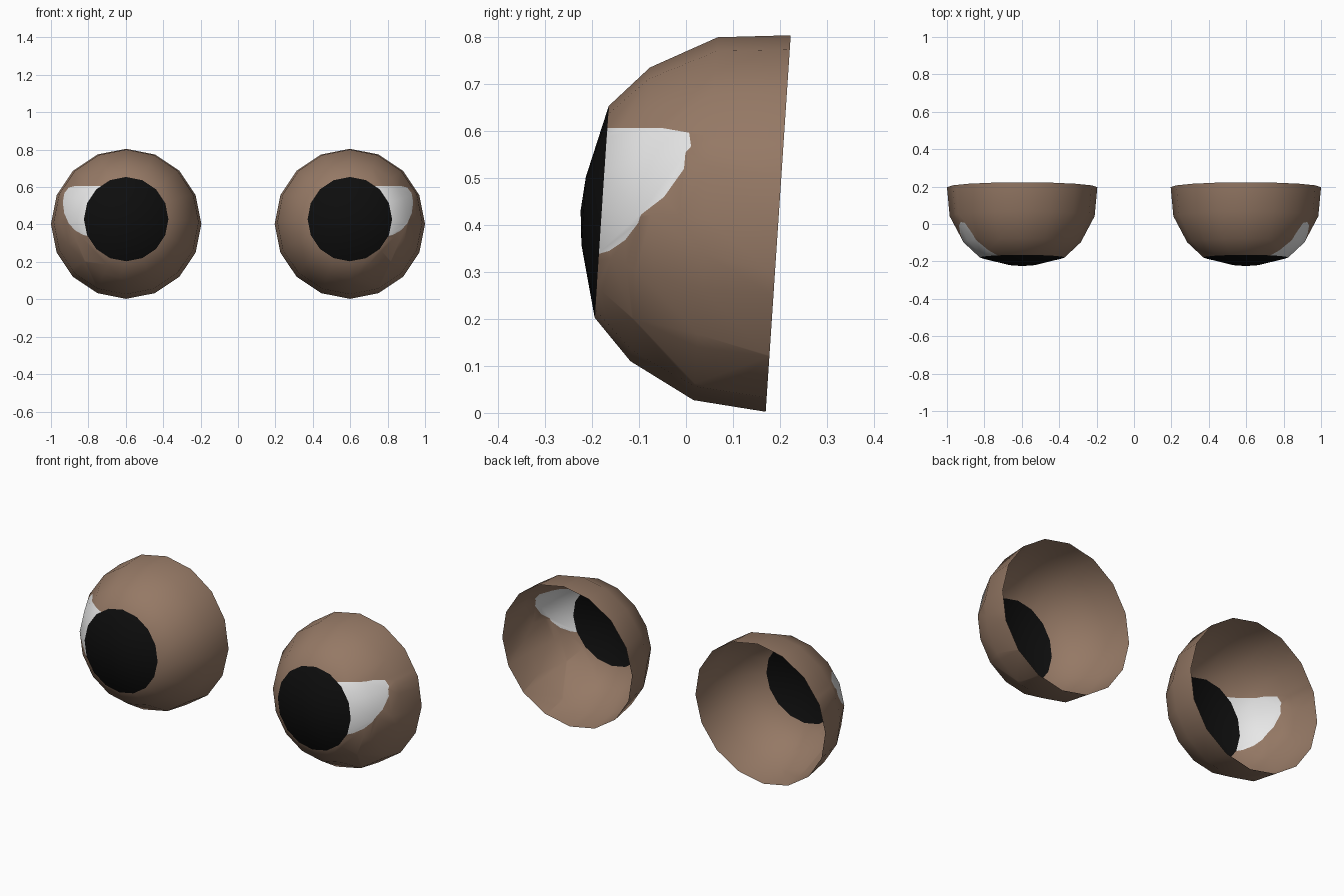
import bpy, bmesh, math
from mathutils import Vector, Matrix

if "Cube" in bpy.data.objects:
    bpy.data.objects.remove(bpy.data.objects["Cube"])

def material(name, rgb):
    m = bpy.data.materials.new(name)
    m.diffuse_color = (*rgb, 1)
    m.use_nodes = True
    m.node_tree.nodes["Principled BSDF"].inputs["Base Color"].default_value = m.diffuse_color
    return m

MATS = [material("iris brown", (0.30, 0.19, 0.13)),
        material("pupil black", (0.004, 0.004, 0.004)),
        material("highlight white", (0.83, 0.83, 0.83))]

SEGMENTS = 16
CENTRE = Vector((0.598, 0.1965, 0.4035))
TILT = math.radians(-3.8)
# bowl profile: (radius, depth towards the front), from open rim to pole
PROFILE = [(0.402, 0), (0.3875, 0.155), (0.3135, 0.295), (0.226, 0.377), (0.0725, 0.4155)]
POLE = 0.422
# convex highlight outline in the front view (x, z)
HIGHLIGHT = [(0.68, 0.607), (0.865, 0.607), (0.905, 0.597), (0.928, 0.568), (0.937, 0.52),
             (0.929, 0.46), (0.905, 0.405), (0.87, 0.368), (0.83, 0.345), (0.79, 0.335), (0.68, 0.335)]

def build_eye(name, mirrored):
    bm = bmesh.new()
    # domed shell, open at the back
    rings = []
    for r, d in PROFILE:
        angles = [2 * math.pi * i / SEGMENTS for i in range(SEGMENTS)]
        rings.append([bm.verts.new((r * math.cos(a), -d, r * math.sin(a))) for a in angles])
    pole = bm.verts.new((0, -POLE, 0))
    for k in range(len(rings)):
        for i in range(SEGMENTS):
            j = (i + 1) % SEGMENTS
            if k + 1 < len(rings):
                f = bm.faces.new((rings[k][i], rings[k][j], rings[k + 1][j], rings[k + 1][i]))
            else:
                f = bm.faces.new((rings[k][i], rings[k][j], pole))
            f.material_index = 1 if k >= 3 else 0   # pupil is the front cap
            f.smooth = True
    bm.normal_update()
    bm.faces.ensure_lookup_table()
    f = bm.faces[0]
    if f.normal.dot(f.calc_center_median()) < 0:
        bmesh.ops.reverse_faces(bm, faces=bm.faces[:])
    # tilt slightly upwards and move into place
    bm.transform(Matrix.Translation(CENTRE) @ Matrix.Rotation(TILT, 4, 'X'))

    # highlight cut into the shell beside the pupil
    faces = [f for f in bm.faces if f.material_index == 0 and f.calc_center_median().x > CENTRE.x]
    mid = Vector((0.8, 0, 0.48))
    for (x0, z0), (x1, z1) in zip(HIGHLIGHT, HIGHLIGHT[1:] + HIGHLIGHT[:1]):
        p = Vector((x0, 0, z0))
        n = Vector((z1 - z0, 0, x0 - x1)).normalized()
        if n.dot(mid - p) > 0:
            n = -n
        geom = set(faces)
        for f in faces:
            geom.update(f.edges)
            geom.update(f.verts)
        res = bmesh.ops.bisect_plane(bm, geom=list(geom), dist=1e-5, plane_co=p, plane_no=n)
        faces = [g for g in res["geom"] if isinstance(g, bmesh.types.BMFace)
                 and n.dot(g.calc_center_median() - p) < 0]
    for f in faces:
        if f.material_index == 0:
            f.material_index = 2

    if mirrored:
        bmesh.ops.scale(bm, vec=(-1, 1, 1), verts=bm.verts[:])
        bmesh.ops.reverse_faces(bm, faces=bm.faces[:])
    mesh = bpy.data.meshes.new(name)
    bm.to_mesh(mesh)
    bm.free()
    for m in MATS:
        mesh.materials.append(m)
    bpy.context.collection.objects.link(bpy.data.objects.new(name, mesh))

build_eye("right_eye", False)
build_eye("left_eye", True)
